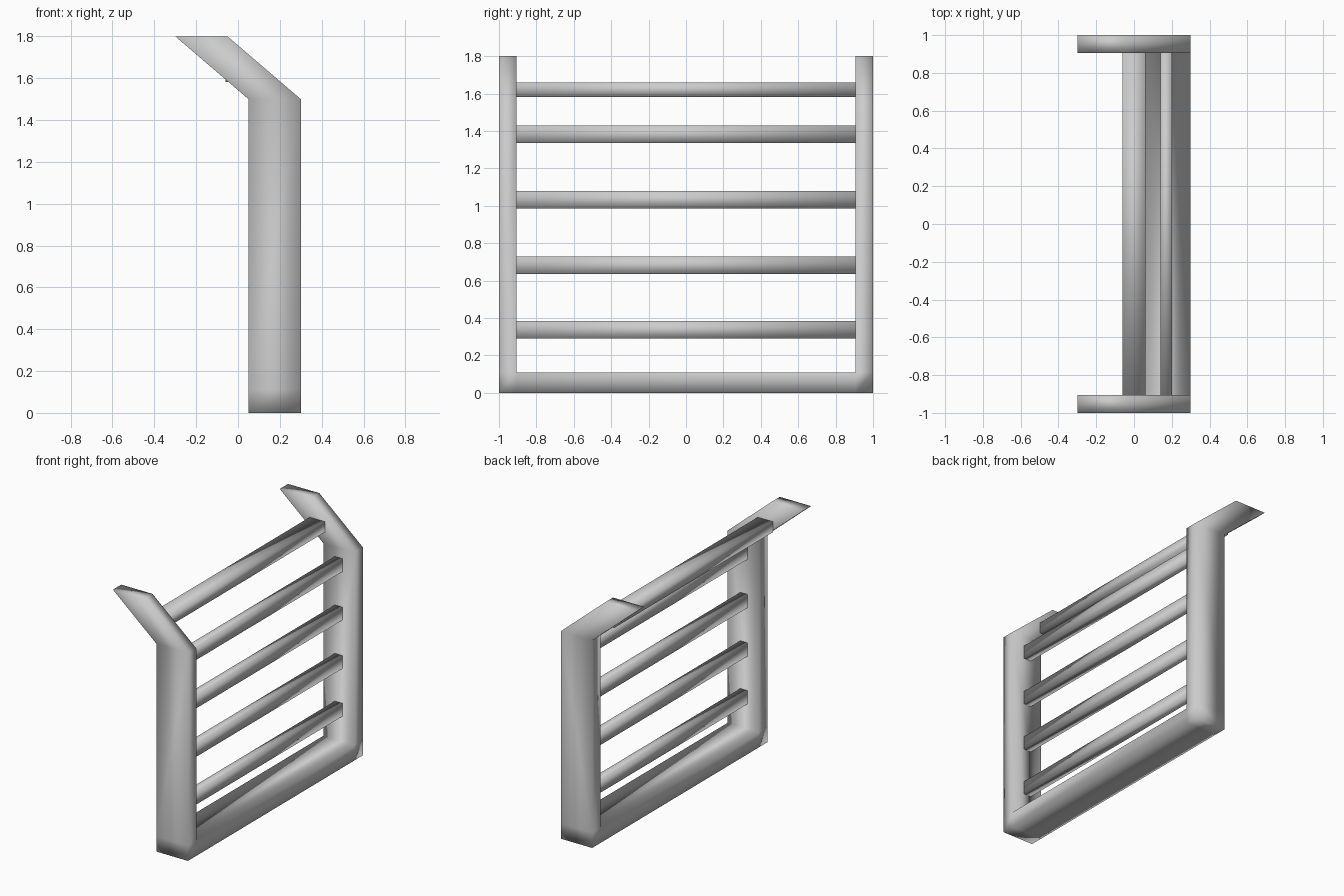
import bpy, bmesh

if "Cube" in bpy.data.objects:
    bpy.data.objects.remove(bpy.data.objects["Cube"])

HALF = 1.0        # outer half width
INNER = 0.905     # inner face of the posts


def finish(name, bm):
    bmesh.ops.recalc_face_normals(bm, faces=bm.faces)
    mesh = bpy.data.meshes.new(name)
    bm.to_mesh(mesh)
    bm.free()
    # the whole piece is soft shaded, bars read as rounded
    for p in mesh.polygons:
        p.use_smooth = True
    obj = bpy.data.objects.new(name, mesh)
    bpy.context.collection.objects.link(obj)
    return obj


def bar(name, x0, x1, z0, z1):
    bm = bmesh.new()
    bmesh.ops.create_cube(bm, size=1.0)
    for v in bm.verts:
        v.co.x = x1 if v.co.x > 0 else x0
        v.co.y = INNER if v.co.y > 0 else -INNER
        v.co.z = z1 if v.co.z > 0 else z0
    return finish(name, bm)


# U-shaped frame: two bent posts joined by a bottom rail, one welded mesh
profile = [(0.05, 0), (0.3, 0), (0.3, 0.11), (0.3, 1.5),
           (-0.05, 1.8), (-0.3, 1.8), (0.05, 1.5), (0.05, 0.11)]
n = len(profile)
bm = bmesh.new()
rings = [[bm.verts.new((x, y, z)) for x, z in profile]
         for y in (-HALF, -INNER, INNER, HALF)]


def bridge(a, b, indices):
    for i in indices:
        j = (i + 1) % n
        bm.faces.new((a[i], a[j], b[j], b[i]))


def cap(r, lower):
    # split so the bend stays planar and convex
    if lower:
        bm.faces.new((r[0], r[1], r[2], r[7]))
    bm.faces.new((r[7], r[2], r[3], r[6]))
    bm.faces.new((r[6], r[3], r[4], r[5]))


bridge(rings[0], rings[1], range(n))
bridge(rings[2], rings[3], range(n))
cap(rings[0], True)
cap(rings[3], True)
cap(rings[1], False)
cap(rings[2], False)
# bottom rail between the posts
bridge(rings[1], rings[2], (0, 1, 7))
a, b = rings[1], rings[2]
bm.faces.new((a[2], a[7], b[7], b[2]))
finish("frame", bm)

# four cross bars between the uprights
for k, z in enumerate((0.29, 0.635, 0.985, 1.335)):
    bar(f"cross_bar_{k + 1}", 0.14, 0.2, z, z + 0.095)

# top bar between the leaning arms
bar("top_bar", -0.06, 0.06, 1.583, 1.66)
